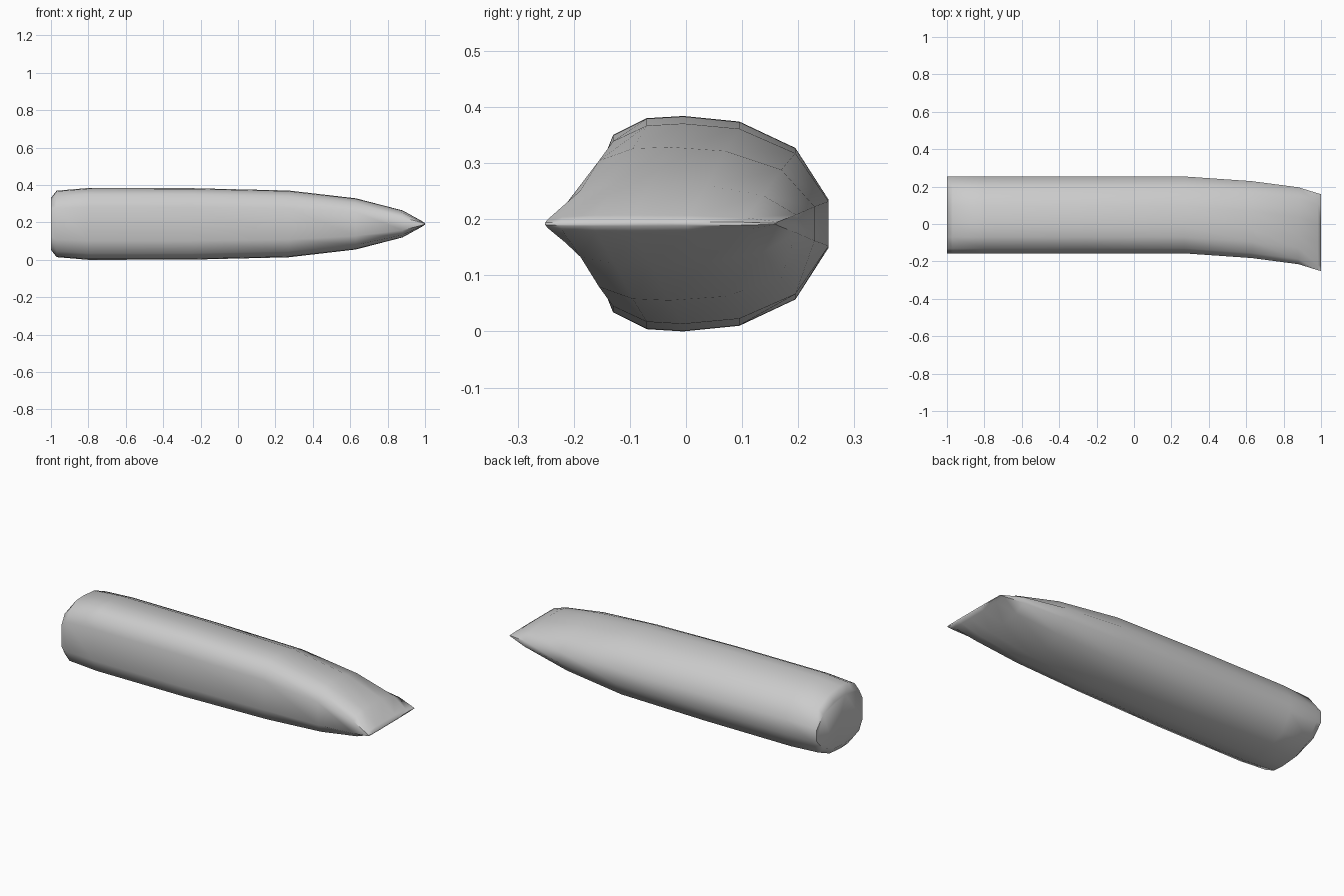
import bpy
import bmesh
import math

cube = bpy.data.objects.get("Cube")
if cube:
    bpy.data.objects.remove(cube, do_unlink=True)

MID_Z = 0.192

# Upper half of the full cross-section: y, height above the middle
HALF = [(0.254, 0.043), (0.195, 0.135), (0.095, 0.182), (-0.005, 0.192),
        (-0.07, 0.188), (-0.13, 0.158), (-0.157, 0.09)]
SECTION = HALF + [(y, -h) for y, h in reversed(HALF)]

# Stations along the tube: x, height scale, sideways shift
STATIONS = [(-1.0, 0.72, 0), (-0.97, 0.925, 0), (-0.8, 1.0, 0), (-0.25, 0.995, 0),
            (0.27, 0.93, 0), (0.63, 0.712, -0.025), (0.88, 0.375, -0.058),
            (0.983, 0.08, -0.09), (1.0, 0.02, -0.094)]

grey = bpy.data.materials.new("plain grey")
grey.use_nodes = True
colour = (0.6, 0.6, 0.6, 1)
grey.diffuse_color = colour
grey.node_tree.nodes["Principled BSDF"].inputs["Base Color"].default_value = colour

# Tube lofted from the blunt end to the flattened wedge
bm = bmesh.new()
rings = [[bm.verts.new((x, y + shift, MID_Z + h * scale)) for y, h in SECTION]
         for x, scale, shift in STATIONS]
count = len(SECTION)
for a, b in zip(rings, rings[1:]):
    for i in range(count):
        j = (i + 1) % count
        bm.faces.new((a[i], a[j], b[j], b[i]))

# Closed ends
bm.faces.new(rings[0])
bm.faces.new(rings[-1])
bmesh.ops.recalc_face_normals(bm, faces=bm.faces[:])

mesh = bpy.data.meshes.new("flattened_tube")
bm.to_mesh(mesh)
bm.free()
mesh.materials.append(grey)
tube = bpy.data.objects.new("flattened_tube", mesh)
bpy.context.collection.objects.link(tube)

bpy.ops.object.select_all(action="DESELECT")
tube.select_set(True)
bpy.context.view_layer.objects.active = tube
bpy.ops.object.shade_smooth_by_angle(angle=math.radians(60))
